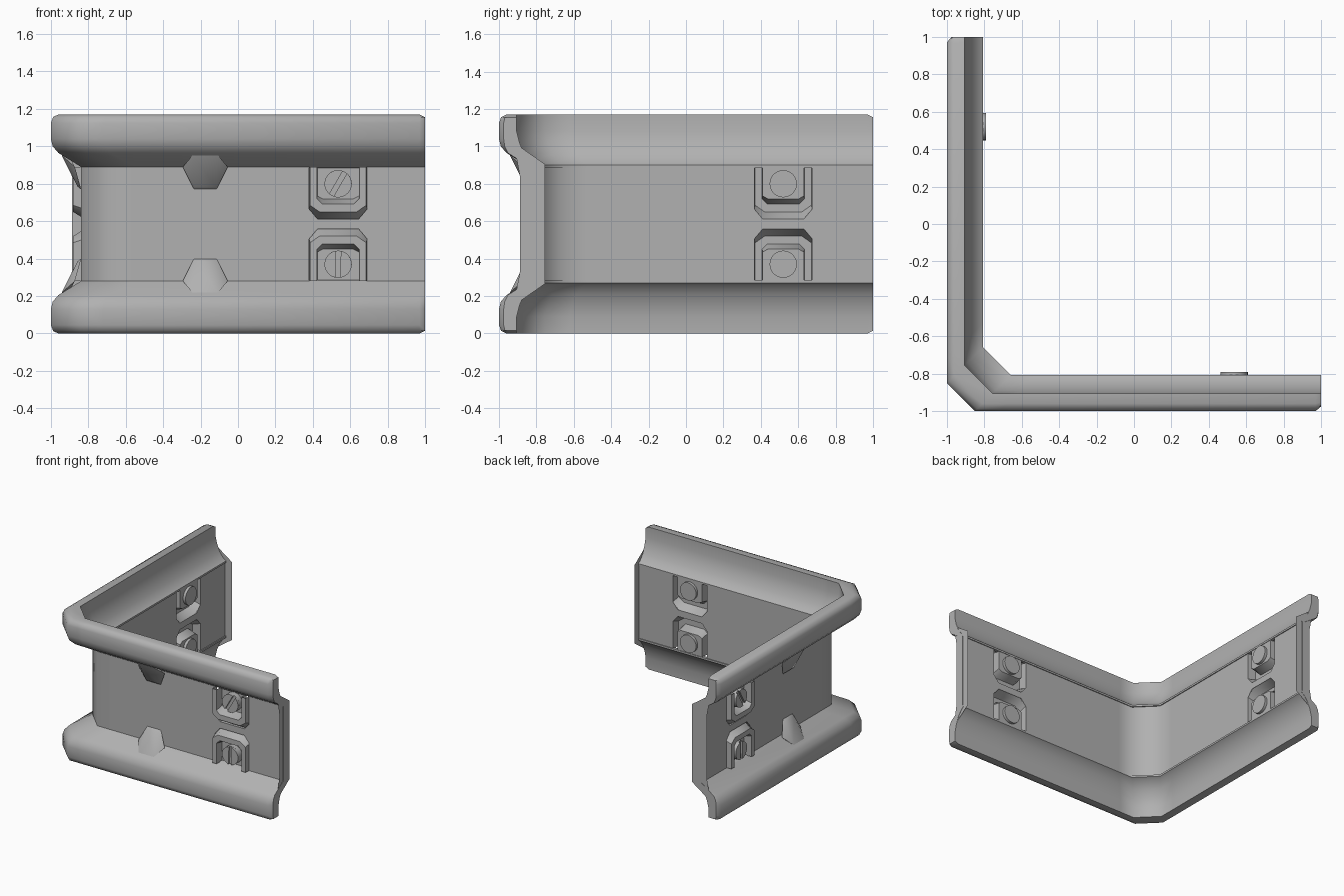
import bpy, bmesh, math
from mathutils import Vector

if "Cube" in bpy.data.objects:
    bpy.data.objects.remove(bpy.data.objects["Cube"])

MID = 0.585          # height of the horizontal mirror plane
grey = bpy.data.materials.new("dark_grey")
grey.diffuse_color = (.44, .44, .44, 1)
grey.use_nodes = True
grey.node_tree.nodes["Principled BSDF"].inputs["Base Color"].default_value = grey.diffuse_color


def finish(name, bm, angle=None):
    bmesh.ops.recalc_face_normals(bm, faces=bm.faces[:])
    me = bpy.data.meshes.new(name)
    bm.to_mesh(me)
    bm.free()
    me.materials.append(grey)
    ob = bpy.data.objects.new(name, me)
    bpy.context.collection.objects.link(ob)
    if angle:
        bpy.ops.object.select_all(action='DESELECT')
        ob.select_set(True)
        bpy.context.view_layer.objects.active = ob
        bpy.ops.object.shade_smooth_by_angle(angle=math.radians(angle))
    return ob


def placer(leg, low, cx):
    """Local (along, depth, z) of the upper front leg -> any leg / half."""
    def place(p):
        x, y, z = p[0] + cx, p[1], p[2]
        if low:
            z = 2 * MID - z
        return Vector((y, x, z)) if leg else Vector((x, y, z))
    return place


def loft(bm, rings, closed=True, caps=True):
    vs = [[bm.verts.new(p) for p in r] for r in rings]
    n = len(vs[0])
    for a, b in zip(vs, vs[1:]):
        for i in range(n if closed else n - 1):
            j = (i + 1) % n
            bm.faces.new((a[i], a[j], b[j], b[i]))
    if caps:
        bm.faces.new(vs[0])
        bm.faces.new(vs[-1])
    return vs


def sweep(name, prof, endprof=None):
    """Run a (depth, z) profile round the chamfered corner."""
    e = endprof or prof
    L = 0.97 if endprof else 0.9
    K = -.72         # holding loop so the corner shading stays local
    stations = [
        [(1, -1 + u, z) for u, z in e],
        [(L, -1 + u, z) for u, z in prof],
        [(K + u, -1 + u, z) for u, z in prof],
        [(-.85 + u, -1 + u, z) for u, z in prof],
        [(-1 + u, -.85 + u, z) for u, z in prof],
        [(-1 + u, K + u, z) for u, z in prof],
        [(-1 + u, L, z) for u, z in prof],
        [(-1 + u, 1, z) for u, z in e]]
    bm = bmesh.new()
    loft(bm, stations)
    return finish(name, bm, 50)


# top and bottom rails
rail = [(.095, 1.17), (.04, 1.17), (.012, 1.157), (0, 1.125), (0, 1.04), (.01, 1.0),
        (.04, .965), (.158, .892), (.165, .885), (.192, .885), (.192, .9), (.17, .915),
        (.135, .96), (.11, 1.02), (.095, 1.08)]
rail_end = [(u + max(0, .025 * (1 - u / .06)), min(z, 1.155)) for u, z in rail]
for low in (0, 1):
    f = (lambda p: [(u, 2 * MID - z) for u, z in p]) if low else (lambda p: p)
    sweep("bottom_rail" if low else "top_rail", f(rail), f(rail_end))

# recessed web between the rails
web = sweep("web_panel", [(.16, .275), (.16, .895), (.185, .895), (.185, .275)])

# stamped bracket outlines in the panel plane
OUT = [(-.155, .89), (-.155, .665), (-.11, .612), (.11, .612), (.155, .665), (.155, .89)]
OUT_IN = [(-.15, .89), (-.15, .685), (-.1, .65), (.1, .65), (.15, .685), (.15, .89)]
SLOT = [(-.113, .89), (-.113, .72), (-.085, .692), (.085, .692), (.113, .72), (.113, .89)]
SLOT_IN = [(-.111, .89), (-.111, .735), (-.08, .718), (.08, .718), (.111, .735), (.111, .89)]


def ring(pts, y, place):
    return [place((x, y, z)) for x, z in pts]


cut = bmesh.new()
for leg in (0, 1):
    side = "left" if leg else "front"
    for low in (0, 1):
        tag = side + ("_lower" if low else "_upper")
        P = placer(leg, low, .52 if leg else .535)

        # opening in the web for the bracket
        loft(cut, [ring(OUT, -.9, P), ring(OUT, -.75, P)])

        # stamped bracket: raised frame with a sunken pad
        bm = bmesh.new()
        v = loft(bm, [ring(OUT, -.82, P), ring(OUT_IN, -.882, P),
                      ring(SLOT, -.882, P), ring(SLOT_IN, -.812, P)],
                 closed=False, caps=False)
        bm.faces.new(v[-1])
        finish(tag + "_bracket", bm, 40)

        # slotted bolt: disc plus two half heads
        bm = bmesh.new()
        c, r = .80, .073
        circ = [(r * math.cos(t * math.pi / 12), c + r * math.sin(t * math.pi / 12))
                for t in range(24)]
        loft(bm, [ring(circ, -.852, P), ring(circ, -.79, P)])
        turn = math.radians(92 if low else 60)
        for s in (0, math.pi):
            half = []
            for k in range(13):
                a = math.radians(10) + k * math.radians(160) / 12 + turn + s
                half.append((r * math.cos(a), c + r * math.sin(a)))
            loft(bm, [ring(half, -.868, P), ring(half, -.852, P)])
        finish(tag + "_bolt", bm, 35)

        # tapered gusset under the rail
        P = placer(leg, low, -.12 if leg else -.175)
        bm = bmesh.new()
        for x, y, z in [(.068, -.942, .952), (.12, -.872, .89), (.06, -.838, .77),
                        (.057, -.858, .785), (.068, -.9, .945)]:
            for s in (-1, 1):
                bm.verts.new(P((s * x, y, z)))
        bmesh.ops.convex_hull(bm, input=bm.verts[:])
        finish(tag + "_gusset", bm, 50)

    # thin flange closing the end of each leg
    P = placer(leg, 0, 0)
    half = [(-.905, 1.01), (-.754, .905)]
    front = [(-.888, .84), (-.905, .93)]
    pts = half + [(y, 2 * MID - z) for y, z in reversed(half)]
    pts += [(y, 2 * MID - z) for y, z in reversed(front)] + front
    bm = bmesh.new()
    bm.faces.new([bm.verts.new(P((.998, y, z))) for y, z in pts])
    finish(side + "_end_flange", bm)

cutter = finish("bracket_cutter", cut)
cutter.hide_render = True
cutter.hide_viewport = True
mod = web.modifiers.new("bracket_openings", 'BOOLEAN')
mod.operation = 'DIFFERENCE'
mod.solver = 'EXACT'
mod.object = cutter
